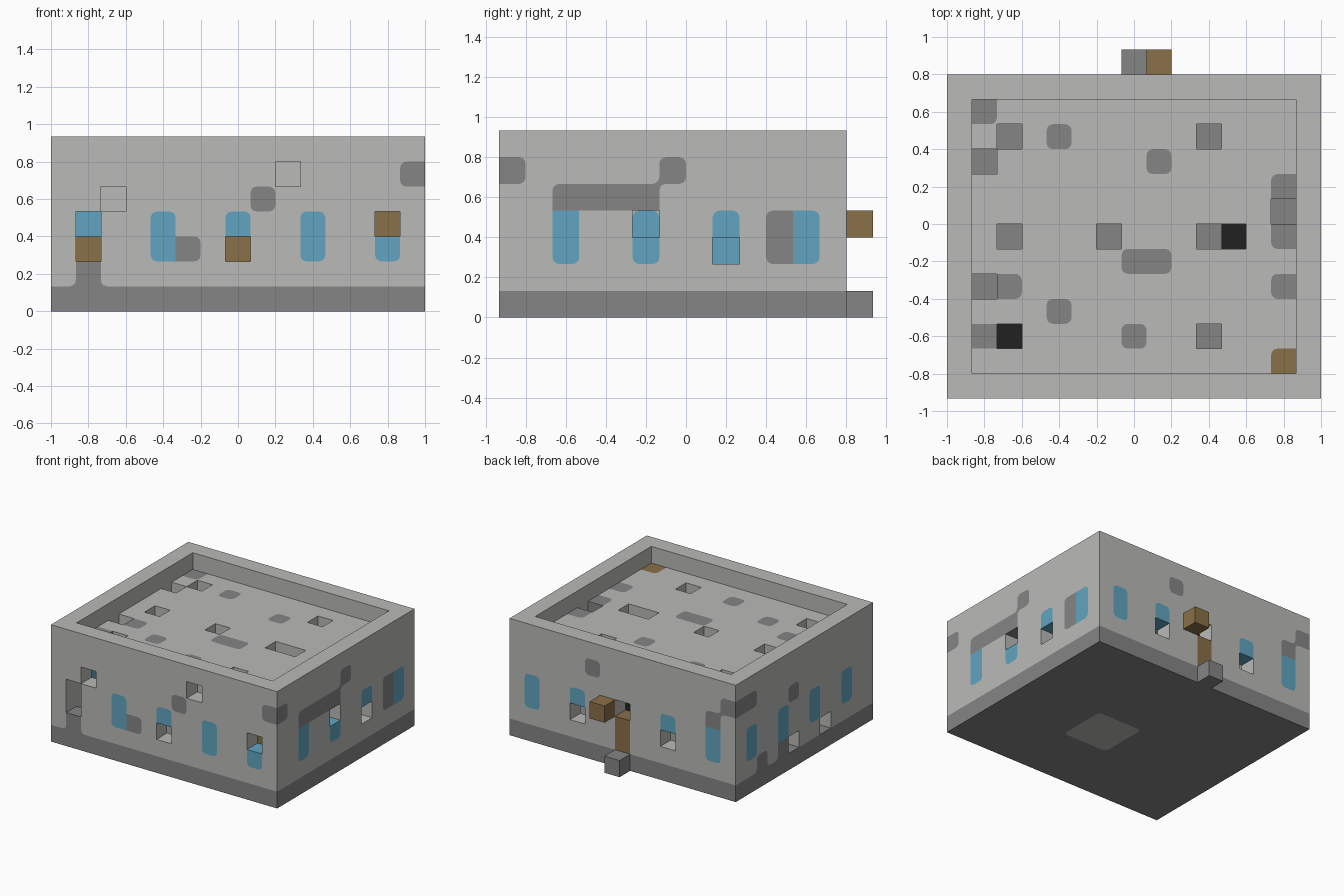
import bpy, bmesh, math
from mathutils import Vector

cube = bpy.data.objects.get("Cube")
if cube:
    bpy.data.objects.remove(cube)

UNIT = 2 / 15                    # edge of one building block
ORIGIN = Vector((-1, -14 / 15, 0))
ROUND = 0.25                     # corner radius of colour patches, in blocks
COLOURS = {
    "concrete": (0.49, 0.495, 0.475),
    "stone": (0.235, 0.235, 0.235),
    "glass_blue": (0.12, 0.376, 0.533),
    "wood_brown": (0.254, 0.162, 0.065),
    "black": (0.015, 0.015, 0.015),
}


def make_material(name, rgb):
    mat = bpy.data.materials.new(name)
    mat.use_nodes = True
    mat.diffuse_color = (*rgb, 1)
    mat.node_tree.nodes["Principled BSDF"].inputs["Base Color"].default_value = (*rgb, 1)
    return mat


materials = {n: make_material(n, c) for n, c in COLOURS.items()}
grid = {}                        # block position -> (part, colour)


def fill(part, colour, xs, ys, zs):
    for x in xs:
        for y in ys:
            for z in zs:
                grid[x, y, z] = (part, colour)


def ring(part, colour, zs):
    fill(part, colour, range(15), (0, 12), zs)
    fill(part, colour, (0, 14), range(13), zs)


def paint(colour, *cells):
    for c in cells:
        grid[c] = (grid[c][0], colour)


def carve(*cells):
    for c in cells:
        grid.pop(c, None)


# Main shell
fill("foundation", "stone", range(15), range(13), [0])
fill("foundation", "concrete", range(7, 10), range(4, 7), [0])
ring("outer_walls", "concrete", range(1, 6))
fill("roof", "concrete", range(1, 14), range(1, 12), [5])
ring("parapet", "concrete", [6])

# Windows, two blocks high
for x in (1, 4, 7, 10, 13):
    fill("front_windows", "glass_blue", [x], [0], (2, 3))
for x in (1, 4, 10, 13):
    fill("back_windows", "glass_blue", [x], [12], (2, 3))
for y in (2, 5, 8, 11):
    for side, x in (("left", 14), ("right", 0)):
        fill(side + "_windows", "glass_blue", [x], [y], (2, 3))

# Door, doorstep and bracket block at the back
fill("door", "wood_brown", [7], [12], (1, 2))
fill("doorstep", "stone", [7], [13], [0])
fill("door_bracket", "wood_brown", [8], [13], [3])

# Things inside
fill("corner_post", "wood_brown", [13], [1], range(1, 6))
fill("crate", "wood_brown", [1], [10], (1, 2))
fill("black_block_centre", "black", [11], [6], [1])
fill("black_block_corner", "black", [2], [2], [1])
fill("black_block_door", "black", [7], [11], [3])

# Stone patches in walls
paint("stone", (14, 0, 5), (8, 0, 4), (5, 0, 2), (1, 0, 1))
paint("stone", (14, 6, 5), (14, 10, 2), (14, 10, 3), *[(14, y, 4) for y in range(2, 6)])
paint("stone", (9, 12, 5), (1, 12, 4), (0, 12, 5))
paint("stone", (0, 11, 5), (0, 10, 1), (0, 8, 1), (0, 7, 4))

# Stone patches in the roof
for x, y in ((1, 11), (4, 10), (8, 9), (13, 8), (13, 6), (13, 4),
             (7, 5), (8, 5), (2, 4), (4, 3), (1, 2), (7, 2)):
    paint("stone", (x, y, 5))

# Missing blocks in walls
carve((1, 0, 2), (1, 0, 3), (2, 0, 4), (7, 0, 2), (9, 0, 5), (13, 0, 3))
carve((14, 5, 3), (14, 8, 2))
carve((4, 12, 2), (10, 12, 2), (7, 12, 3))
carve((0, 7, 1), (0, 4, 1))

# Missing blocks in the roof
for x, y in ((2, 10), (1, 9), (10, 10), (13, 7), (2, 6), (6, 6),
             (10, 6), (11, 6), (1, 4), (2, 2), (10, 2)):
    carve((x, y, 5))


def step(cell, *moves):
    c = list(cell)
    for axis, amount in moves:
        c[axis] += amount
    return tuple(c)


def shown(cell, out):
    """Colour of a block's face, or None if the face is absent or covered."""
    if cell in grid and step(cell, out) not in grid:
        return grid[cell][1]


def block_face(cell, axis, sign):
    """Yield (points, colour) polygons of one exposed face, rounding patch corners."""
    own, out = grid[cell][1], (axis, sign)
    u, v = (axis + 1) % 3, (axis + 2) % 3

    def place(a, b):
        p = Vector(cell) + Vector((0.5, 0.5, 0.5))
        p[axis] += sign / 2
        p[u] += a
        p[v] += b
        return ORIGIN + p * UNIT

    outline = []
    for n, (su, sv) in enumerate(((1, 1), (-1, 1), (-1, -1), (1, -1))):
        a = shown(step(cell, (u, su)), out)
        b = shown(step(cell, (v, sv)), out)
        d = shown(step(cell, (u, su), (v, sv)), out)
        corner = place(su / 2, sv / 2)
        if a and a == b != own and (d != own or own == "concrete"):
            arc = []
            for s in range(4):
                t = math.radians(90 * n + 30 * s)
                arc.append(place(su * (0.5 - ROUND) + ROUND * math.cos(t),
                                 sv * (0.5 - ROUND) + ROUND * math.sin(t)))
            outline += arc
            yield [corner] + arc[::-1], a
        else:
            outline.append(corner)
    yield outline, own


def build_part(part):
    bm = bmesh.new()
    mesh = bpy.data.meshes.new(part)
    slots = []
    for cell in [c for c in grid if grid[c][0] == part]:
        for axis in range(3):
            for sign in (-1, 1):
                if step(cell, (axis, sign)) in grid:
                    continue
                for points, colour in block_face(cell, axis, sign):
                    if sign < 0:
                        points = points[::-1]
                    if colour not in slots:
                        slots.append(colour)
                        mesh.materials.append(materials[colour])
                    face = bm.faces.new([bm.verts.new(p) for p in points])
                    face.material_index = slots.index(colour)
    bmesh.ops.remove_doubles(bm, verts=bm.verts, dist=1e-5)
    bm.to_mesh(mesh)
    bm.free()
    bpy.context.collection.objects.link(bpy.data.objects.new(part, mesh))


for part in sorted({p for p, _ in grid.values()}):
    build_part(part)
